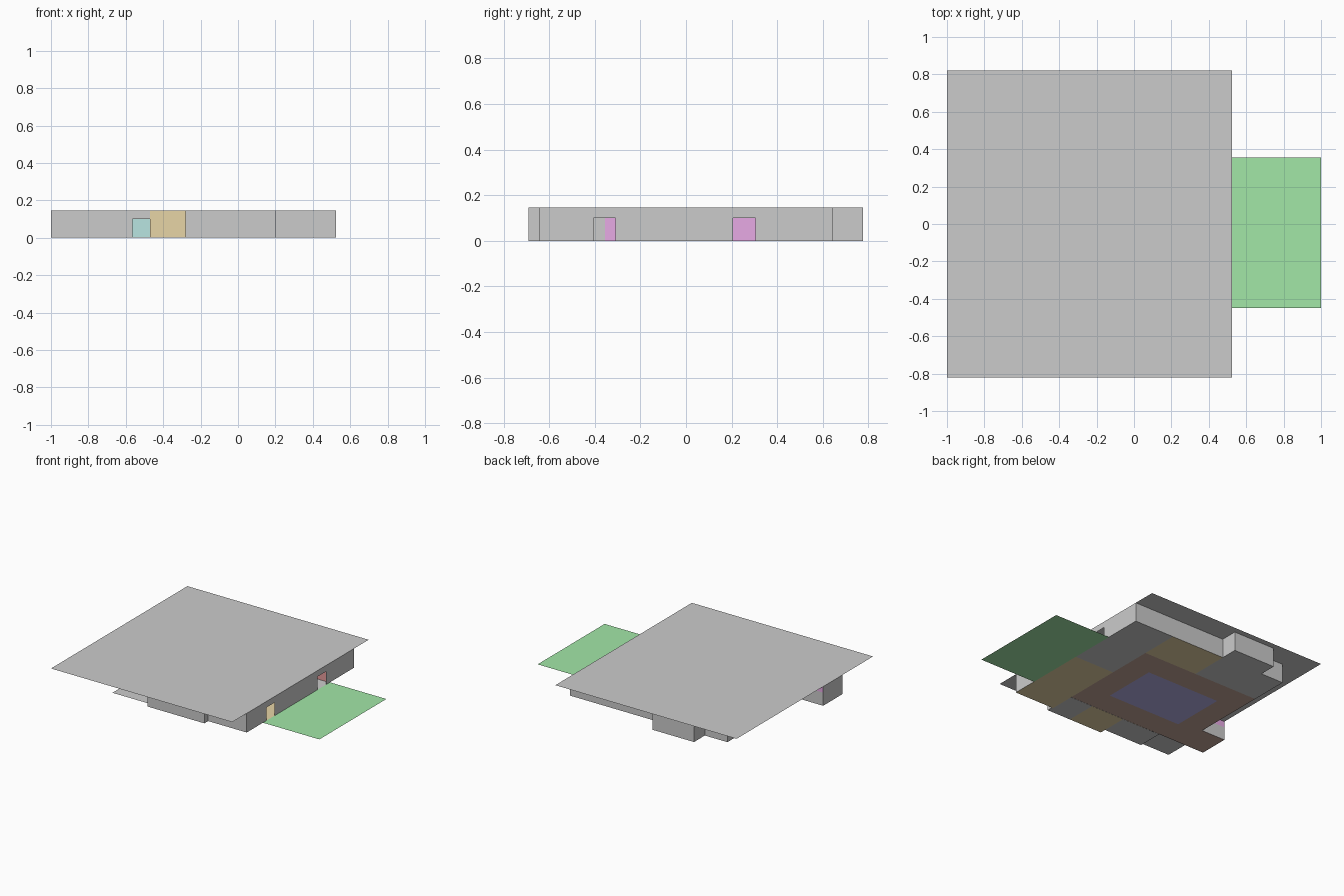
import bpy

if "Cube" in bpy.data.objects:
    bpy.data.objects.remove(bpy.data.objects["Cube"])

H = 0.146      # storey height
DOOR = 0.10    # door head height


def material(name, rgb):
    m = bpy.data.materials.new(name)
    m.diffuse_color = (*rgb, 1)
    m.use_nodes = True
    m.node_tree.nodes["Principled BSDF"].inputs["Base Color"].default_value = m.diffuse_color
    return m


GREEN = material("lawn_green", (0.36, 0.80, 0.39))
TAN = material("tan", (0.80, 0.66, 0.38))
BROWN = material("brown", (0.55, 0.38, 0.32))
BLUE = material("blue", (0.46, 0.44, 0.80))
PINK = material("magenta", (0.80, 0.40, 0.78))
TEAL = material("turquoise", (0.48, 0.78, 0.75))
RED = material("red", (0.80, 0.33, 0.33))


def make(name, quads, mat=None):
    """One object made of separate quads."""
    verts = [v for q in quads for v in q]
    faces = [tuple(range(i, i + 4)) for i in range(0, len(verts), 4)]
    me = bpy.data.meshes.new(name)
    me.from_pydata(verts, [], faces)
    ob = bpy.data.objects.new(name, me)
    bpy.context.collection.objects.link(ob)
    if mat:
        me.materials.append(mat)
    return ob


def slab(name, x0, x1, y0, y1, z=0.0, mat=None):
    return make(name, [[(x0, y0, z), (x1, y0, z), (x1, y1, z), (x0, y1, z)]], mat)


def panel(p, q, z0=0.0, z1=H):
    return [(*p, z0), (*q, z0), (*q, z1), (*p, z1)]


def wall(name, p, q, mat=None, doors=(), z0=0.0, z1=H):
    """Thin wall from p to q; doors are (start, end) along its long axis."""
    axis = 0 if p[0] != q[0] else 1

    def at(t):
        return (t, p[1]) if axis == 0 else (p[0], t)

    quads, t = [], p[axis]
    for a, b in doors:
        quads += [panel(at(t), at(a), z0, z1), panel(at(a), at(b), DOOR, z1)]
        t = b
    quads.append(panel(at(t), q, z0, z1))
    return make(name, quads, mat)


# Roof and lawn
slab("roof", -1, 0.525, -0.82, 0.82, H)
slab("lawn", 0.525, 1, -0.45, 0.355, 0, GREEN)

# Floors
slab("east_room_floor", 0.19, 0.525, 0, 0.645)
slab("southeast_room_floor", 0.19, 0.525, -0.645, 0, 0, TAN)
slab("back_room_floor", -0.26, 0.19, 0.35, 0.645, 0, TAN)
slab("back_left_floor", -0.80, -0.26, 0.35, 0.645)
slab("back_bay_floor", -0.61, -0.26, 0.645, 0.775)
slab("front_room_floor", 0, 0.20, -0.69, -0.45)
slab("front_tan_floor", -0.28, 0, -0.69, -0.45, 0, TAN)
slab("porch_floor", -0.605, -0.28, -0.645, -0.45)
slab("hall_floor", -0.80, 0.19, -0.45, 0.35, 0.001, BROWN)
slab("alcove_floor", -1, -0.80, -0.45, -0.22, 0.001, BROWN)
slab("centre_floor", -0.616, 0, -0.26, 0.16, 0, BLUE)

# Outer walls
wall("right_wall", (0.525, -0.645), (0.525, 0.645),
     doors=[(-0.405, -0.31), (0.205, 0.305)])
wall("front_right_wall", (0.20, -0.645), (0.525, -0.645))
wall("front_bay_right", (0.20, -0.69), (0.20, -0.45))
wall("front_bay_room_a", (0, -0.69), (0.20, -0.69))
wall("front_bay_room_b", (-0.28, -0.69), (0, -0.69))
wall("front_bay_left", (-0.28, -0.69), (-0.28, -0.45))
wall("entrance_wall", (-1, -0.45), (-0.47, -0.45), doors=[(-0.565, -0.47)])
wall("entrance_panel", (-0.47, -0.45), (-0.28, -0.45), TAN)
wall("alcove_left", (-1, -0.45), (-1, -0.22))
wall("alcove_back", (-1, -0.22), (-0.80, -0.22), z1=DOOR)
wall("alcove_back_top", (-1, -0.22), (-0.80, -0.22), PINK, z0=DOOR)
wall("left_wall", (-0.80, -0.22), (-0.80, 0.645))
wall("back_left_wall", (-0.80, 0.645), (-0.61, 0.645))
wall("back_bay_left", (-0.61, 0.645), (-0.61, 0.775))
wall("back_bay_wall", (-0.61, 0.775), (-0.26, 0.775))
wall("back_bay_right", (-0.26, 0.645), (-0.26, 0.775))
wall("back_wall", (-0.26, 0.645), (0.525, 0.645))

# Partitions
wall("hall_back_wall_a", (-0.80, 0.35), (-0.52, 0.35), TEAL)
wall("hall_back_wall_b", (-0.52, 0.35), (0.19, 0.35), TEAL)
wall("east_partition", (0.19, 0.35), (0.525, 0.35), RED)
wall("hall_right_wall", (0.19, -0.355), (0.19, 0.35), PINK)
wall("hall_right_end", (0.19, -0.45), (0.19, -0.355))
wall("middle_partition", (0.19, 0), (0.525, 0))
wall("hall_front_wall", (-0.28, -0.45), (0.20, -0.45))
wall("front_partition", (0, -0.69), (0, -0.45))
wall("back_partition_right", (0.19, 0.35), (0.19, 0.645))
wall("back_partition_left", (-0.26, 0.35), (-0.26, 0.645))
